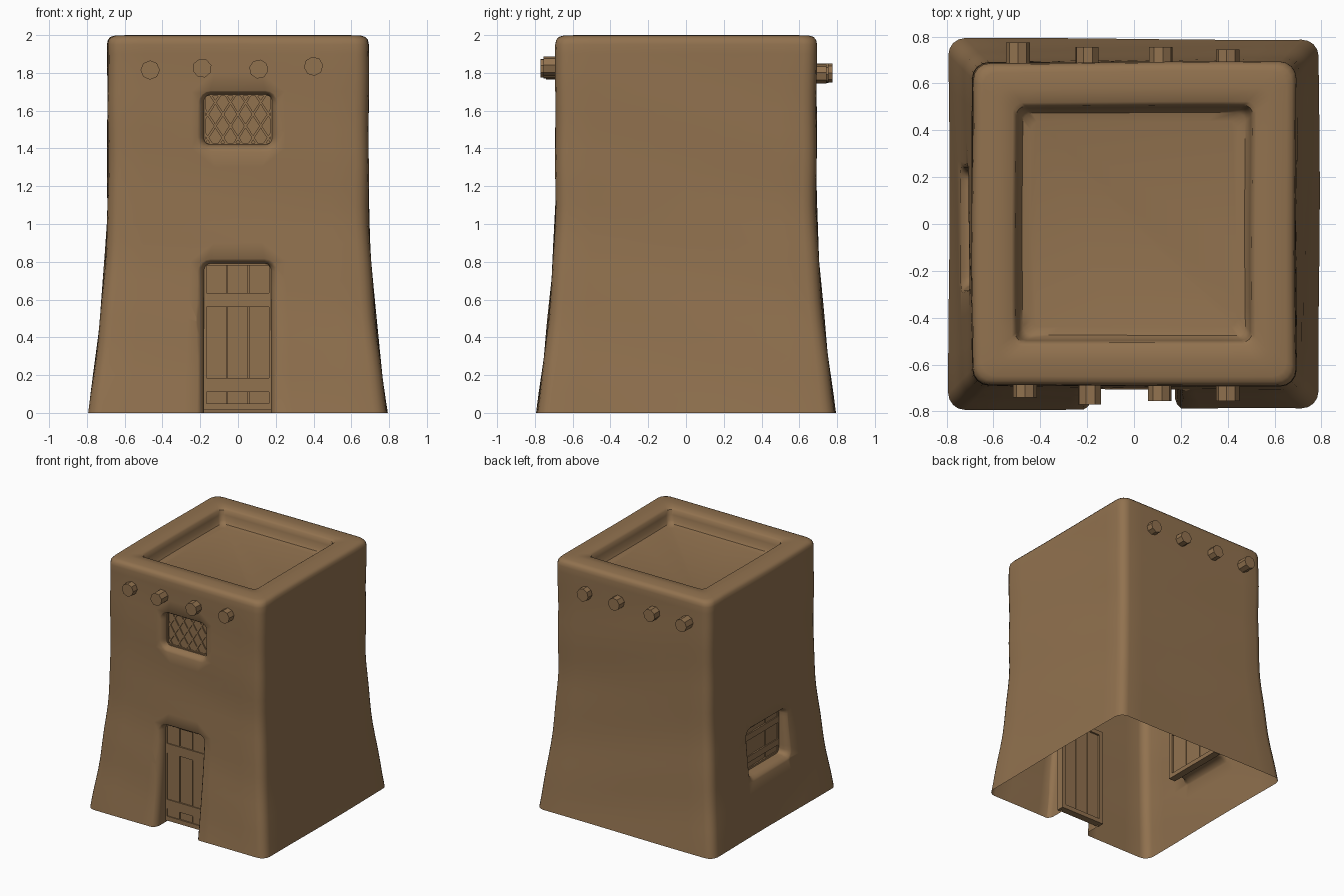
import bpy, bmesh, math
from mathutils import Matrix, Vector

if "Cube" in bpy.data.objects:
    bpy.data.objects.remove(bpy.data.objects["Cube"])

clay = bpy.data.materials.new("brown clay")
clay.diffuse_color = (0.285, 0.168, 0.078, 1)
clay.use_nodes = True
clay.node_tree.nodes["Principled BSDF"].inputs["Base Color"].default_value = clay.diffuse_color


def make_object(name, bm):
    bmesh.ops.recalc_face_normals(bm, faces=bm.faces)
    me = bpy.data.meshes.new(name)
    bm.to_mesh(me)
    bm.free()
    me.materials.append(clay)
    ob = bpy.data.objects.new(name, me)
    bpy.context.collection.objects.link(ob)
    return ob


def wall(z):
    """Half width of the tower at height z (flared foot)."""
    return 0.69 + 0.10 * (max(0, 1.15 - z) / 1.15) ** 1.6


def rounded_rect(u0, u1, v0, v1, r, seg=4, side=10):
    corners = [(u1 - r, v1 - r, 0), (u0 + r, v1 - r, 90),
               (u0 + r, v0 + r, 180), (u1 - r, v0 + r, 270)]
    arcs = [[(cx + r * math.cos(math.radians(a + 90 * i / seg)),
              cy + r * math.sin(math.radians(a + 90 * i / seg)))
             for i in range(seg + 1)] for cx, cy, a in corners]
    pts = []
    for k in range(4):
        pts += arcs[k]
        p, q = arcs[k][-1], arcs[(k + 1) % 4][0]
        pts += [(p[0] + (q[0] - p[0]) * i / side, p[1] + (q[1] - p[1]) * i / side)
                for i in range(1, side)]
    return pts


def loft(bm, rings):
    rows = [[bm.verts.new(p) for p in ring] for ring in rings]
    n = len(rows[0])
    for a, b in zip(rows, rows[1:]):
        for i in range(n):
            bm.faces.new((a[i], a[(i + 1) % n], b[(i + 1) % n], b[i]))
    bm.faces.new(rows[0][::-1])
    bm.faces.new(rows[-1])


# local frames: u to the right, v up, w outward from the wall
def front(u, v, w):
    return Vector((u, -w, v))


def left(u, v, w):
    return Vector((-w, -u, v))


# tower shell with rounded rim and sunken roof
profile = [(wall(z), z, 0.07) for z in [i * 0.1 for i in range(20)]]
profile += [(0.69, 1.95, 0.07), (0.685, 1.975, 0.07), (0.672, 1.99, 0.07),
            (0.65, 1.997, 0.06), (0.58, 2.0, 0.05), (0.52, 1.997, 0.04),
            (0.505, 1.985, 0.04), (0.497, 1.95, 0.04), (0.49, 1.91, 0.04),
            (0.475, 1.888, 0.04), (0.44, 1.88, 0.04)]
rings = []
for h, z, r in profile:
    ring = []
    for x, y in rounded_rect(-h, h, -h, h, r):
        k = 1 + 0.006 * math.sin(5 * z + 3 * x) * math.sin(4 * y + 7 * z + 1)
        ring.append((x * k, y * k, z))
    rings.append(ring)
bm = bmesh.new()
loft(bm, rings)
tower = make_object("tower_walls", bm)

# door and window openings with softly flared edges: frame, u0, u1, v0, v1, depth
openings = [(front, -0.18, 0.175, -0.15, 0.79, 0.64),
            (front, -0.18, 0.18, 1.42, 1.685, 0.62),
            (left, -0.22, 0.26, 0.43, 0.79, 0.62)]
for i, (frame, u0, u1, v0, v1, depth) in enumerate(openings):
    rings = []
    for d, f in ((0.1, 0.045), (0.004, 0.04), (-0.006, 0.022), (-0.022, 0.008),
                 (-0.045, 0.0), (None, 0.0)):
        pts = rounded_rect(u0 - f, u1 + f, v0 - f, v1 + f * 0.7, 0.035 + f)
        rings.append([frame(u, v, depth if d is None else wall(v) + d) for u, v in pts])
    bm = bmesh.new()
    loft(bm, rings)
    cutter = make_object("cutter", bm)
    cutter.hide_render = True
    mod = tower.modifiers.new("opening", "BOOLEAN")
    mod.operation, mod.solver, mod.object = "DIFFERENCE", "EXACT", cutter
    dg = bpy.context.evaluated_depsgraph_get()
    me = bpy.data.meshes.new_from_object(tower.evaluated_get(dg))
    tower.modifiers.clear()
    tower.data = me
    bpy.data.objects.remove(cutter)

# the tower is a hollow shell: open the floor and the backs of the openings
bm = bmesh.new()
bm.from_mesh(tower.data)


def is_open(face):
    co = [v.co for v in face.verts]
    if all(c.z < 1e-4 for c in co):
        return True
    for frame, u0, u1, v0, v1, depth in openings:
        axis = 1 if frame is front else 0
        if all(abs(c[axis] + depth) < 1e-4 and abs(c[1 - axis]) < 0.3
               and v0 - 0.01 < c.z < v1 + 0.01 for c in co):
            return True
    return False


bmesh.ops.delete(bm, geom=[f for f in bm.faces if is_open(f)], context="FACES")
bm.to_mesh(tower.data)
bm.free()


def box(bm, frame, u0, u1, v0, v1, w0, w1):
    a, b = frame(u0, v0, w0), frame(u1, v1, w1)
    size = [abs(b[i] - a[i]) for i in range(3)]
    bmesh.ops.create_cube(bm, size=1, matrix=Matrix.Translation((a + b) / 2)
                          @ Matrix.Diagonal((*size, 1)))


def border(bm, frame, u0, u1, v0, v1, t, w0, w1):
    box(bm, frame, u0, u0 + t, v0, v1, w0, w1)
    box(bm, frame, u1 - t, u1, v0, v1, w0, w1)
    box(bm, frame, u0 + t, u1 - t, v0, v0 + t, w0, w1)
    box(bm, frame, u0 + t, u1 - t, v1 - t, v1, w0, w1)


def plank_panel(name, frame, u0, u1, v0, v1, w, bars):
    """Three planks, two cross bars and a surrounding frame."""
    bm = bmesh.new()
    border(bm, frame, u0 - 0.03, u1 + 0.03, v0 - 0.025, v1 + 0.03, 0.035, w - 0.05, w + 0.008)
    step = (u1 - u0) / 3
    for i in range(3):
        a = u0 + i * step
        box(bm, frame, a + 0.003, a + step - 0.003, v0, v1, w - 0.035, w - 0.004 * (i % 2))
    box(bm, frame, u0, u1, v0, v1, w - 0.03, w - 0.012)
    for b0, b1 in bars:
        box(bm, frame, u0 + 0.005, u1 - 0.005, b0, b1, w - 0.02, w + 0.008)
    return make_object(name, bm)


plank_panel("front_door", front, -0.172, 0.168, 0.04, 0.785, 0.655,
            [(0.11, 0.185), (0.56, 0.635)])
plank_panel("side_shutter", left, -0.215, 0.255, 0.435, 0.78, 0.635,
            [(0.49, 0.54), (0.67, 0.72)])

# lattice window: backing, frame and crossing diagonal bars
bm = bmesh.new()
U, V0, V1, W = 0.18, 1.425, 1.68, 0.64
box(bm, front, -U - 0.02, U + 0.02, V0 - 0.02, V1 + 0.02, W - 0.03, W - 0.008)
border(bm, front, -U - 0.01, U + 0.01, V0 - 0.015, V1 + 0.015, 0.018, W - 0.03, W + 0.006)
slope = 0.64
for sign in (1, -1):
    for i in range(-4, 9):
        base = -U + i * 0.08            # where the bar meets the bottom edge
        lo = max(0, (-U - base) / slope)
        hi = min(V1 - V0, (U - base) / slope)
        if hi - lo < 0.01:
            continue
        p = front(sign * (base + slope * lo), V0 + lo, W - 0.004)
        q = front(sign * (base + slope * hi), V0 + hi, W - 0.004)
        d = q - p
        rot = Matrix.Rotation(math.atan2(d.x, d.z), 4, "Y")
        bmesh.ops.create_cube(bm, size=1, matrix=Matrix.Translation((p + q) / 2) @ rot
                              @ Matrix.Diagonal((0.012, 0.008, d.length, 1)))
make_object("lattice_window", bm)

# roof beam ends, front and back: x, z, tip
beams = {"front": (-1, [(-0.465, 1.815, 0.74), (-0.19, 1.825, 0.77),
                        (0.11, 1.82, 0.755), (0.40, 1.835, 0.755)]),
         "back": (1, [(-0.495, 1.80, 0.775), (-0.20, 1.795, 0.755),
                      (0.115, 1.80, 0.755), (0.40, 1.795, 0.745)])}
for where, (s, row) in beams.items():
    for i, (x, z, tip) in enumerate(row):
        bm = bmesh.new()
        mat = (Matrix.Translation((x, s * (tip + 0.64) / 2, z))
               @ Matrix.Rotation(math.pi / 2, 4, "X") @ Matrix.Rotation(0.3 * i, 4, "Z"))
        bmesh.ops.create_cone(bm, cap_ends=True, segments=8, radius1=0.051, radius2=0.051,
                              depth=tip - 0.64, matrix=mat)
        make_object(f"{where}_beam_{i + 1}", bm)

# smooth shading with sharp edges kept
for ob in bpy.context.collection.objects:
    ob.select_set(True)
bpy.context.view_layer.objects.active = tower
bpy.ops.object.shade_smooth_by_angle(angle=math.radians(40))
